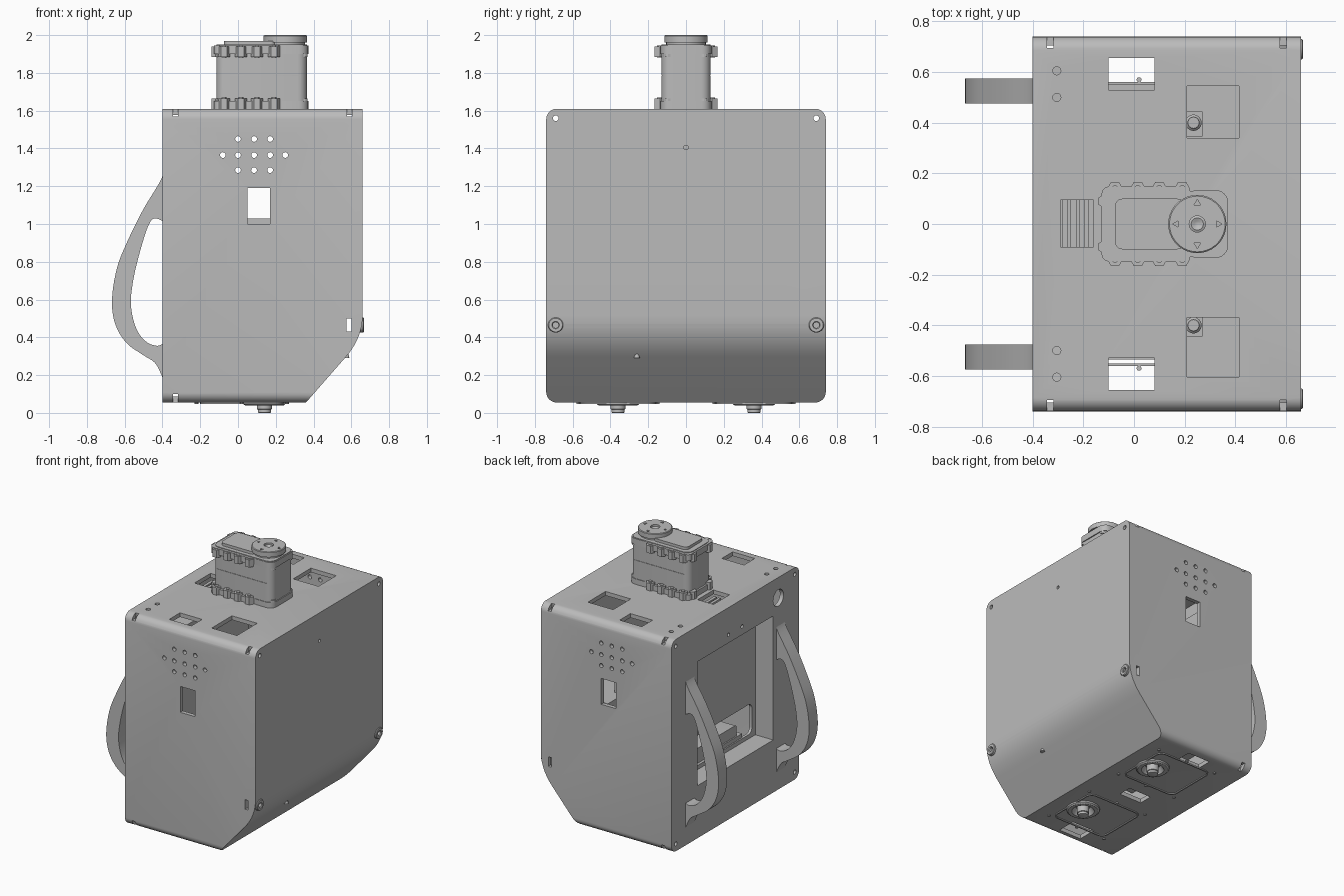
import bpy, bmesh
from math import sin, cos, pi, radians
from mathutils import Vector, Matrix

if "Cube" in bpy.data.objects:
    bpy.data.objects.remove(bpy.data.objects["Cube"])

grey = bpy.data.materials.new("plain_grey")
grey.use_nodes = True
grey.diffuse_color = (0.5, 0.5, 0.5, 1)
grey.node_tree.nodes["Principled BSDF"].inputs["Base Color"].default_value = (0.5, 0.5, 0.5, 1)

PLACE = {"x": lambda u, w, t: (t, u, w),
         "y": lambda u, w, t: (u, t, w),
         "z": lambda u, w, t: (u, w, t)}


# ---- helpers ----
def finish(name, bm):
    bmesh.ops.recalc_face_normals(bm, faces=bm.faces[:])
    mesh = bpy.data.meshes.new(name)
    bm.to_mesh(mesh)
    bm.free()
    mesh.materials.append(grey)
    ob = bpy.data.objects.new(name, mesh)
    bpy.context.scene.collection.objects.link(ob)
    return ob


def prisms(name, shapes):
    """Each shape is (outline, axis, start, end)."""
    bm = bmesh.new()
    for pts, axis, a, b in shapes:
        lo, hi = ([bm.verts.new(PLACE[axis](u, w, t)) for u, w in pts] for t in (a, b))
        bm.faces.new(lo)
        bm.faces.new(hi)
        for i in range(len(pts)):
            j = (i + 1) % len(pts)
            bm.faces.new((lo[i], lo[j], hi[j], hi[i]))
    return finish(name, bm)


def rect(u0, u1, w0, w1, r=0, n=6):
    if not r:
        return [(u0, w0), (u1, w0), (u1, w1), (u0, w1)]
    corners = [(u1 - r, w1 - r), (u0 + r, w1 - r), (u0 + r, w0 + r), (u1 - r, w0 + r)]
    return [(cu + r * cos(pi / 2 * (k + i / n)), cw + r * sin(pi / 2 * (k + i / n)))
            for k, (cu, cw) in enumerate(corners) for i in range(n + 1)]


def circle(u, w, r, n=20, turn=0):
    return [(u + r * cos(turn + 2 * pi * i / n), w + r * sin(turn + 2 * pi * i / n)) for i in range(n)]


def lathe(name, profile, centre, along_x=False):
    bm = bmesh.new()
    vs = [bm.verts.new((r, 0, h)) for r, h in profile]
    es = [bm.edges.new(p) for p in zip(vs, vs[1:])]
    bmesh.ops.spin(bm, geom=vs + es, cent=(0, 0, 0), axis=(0, 0, 1), angle=2 * pi, steps=36)
    bmesh.ops.remove_doubles(bm, verts=bm.verts[:], dist=1e-5)
    if along_x:
        bm.transform(Matrix.Rotation(pi / 2, 4, "Y"))
    bm.transform(Matrix.Translation(centre))
    return finish(name, bm)


def boolean(ob, cutter, operation="DIFFERENCE"):
    mod = ob.modifiers.new("cut", "BOOLEAN")
    mod.operation, mod.object, mod.solver = operation, cutter, "EXACT"
    bpy.context.view_layer.objects.active = ob
    bpy.ops.object.modifier_apply(modifier=mod.name)
    bpy.data.objects.remove(cutter)


def spline(pts, n=5):
    """Smooth curve through the points."""
    p = [Vector(q) for q in [pts[0], *pts, pts[-1]]]
    out = []
    for a, b, c, d in zip(p, p[1:], p[2:], p[3:]):
        for i in range(n):
            t = i / n
            out.append(tuple(b + (c - a) * t / 2 + (a - b * 2.5 + c * 2 - d / 2) * t**2
                             + (b * 3 - a - c * 3 + d) * t**3 / 2))
    return out + [tuple(pts[-1])]


# ---- hollow case ----
def case_solid(name, t):
    """Case volume, inset by t."""
    a, b, c = Vector((.57 - .75*t, .295 + .66*t)), Vector((.66 - t, .398 + .45*t)), Vector((.66 - t, .52))
    bend = [tuple(a*(1 - s)**2 + b*2*s*(1 - s) + c*s*s) for s in (i / 10 for i in range(11))]
    side = [(-.40 + t, .055 + t), (.36 - .45*t, .055 + t)] + bend + [(.66 - t, 1.61 - t), (-.40 + t, 1.61 - t)]
    ob = prisms(name, [(side, "y", -.8, .8)])
    outline = rect(-.74 + t, .74 - t, .055 + t, 1.61 - t, .055 - t)
    boolean(ob, prisms("rounder", [(outline, "x", -1, 1)]), "INTERSECT")
    return ob


case = case_solid("case", 0)
cavity = case_solid("cavity", .03)
boolean(cavity, prisms("recess_walls", [(rect(-.46, .46, .41, 1.38), "x", -.5, -.235)]))
boolean(case, cavity)
boolean(case, prisms("recess", [(rect(-.44, .44, .44, 1.35), "x", -.5, -.255)]))

holes = [(rect(.05, .17, 1.0, 1.19), "y", -1, 1),            # side windows
         (rect(.575, .6, .43, .5), "y", -1, 1),              # side slots
         (rect(-.29, -.16, -.09, .095), "z", 1.5, 1.7),      # top openings
         (rect(.21, .415, .34, .545), "z", 1.5, 1.7),
         (rect(.21, .415, -.605, -.37), "z", 1.5, 1.7),
         (rect(-.1, .08, -.05, .05), "z", 0, .1),
         (circle(0, 1.405, .012), "x", .6, .7),
         (circle(-.5, 1.46, .06, 32), "x", -.45, -.36),
         (rect(-.4, .4, .47, .69, .04), "x", -.27, -.2)]     # window in the recess
for row, xs in ((1.45, (0, .085, .17)), (1.365, (-.08, 0, .085, .17, .25)), (1.285, (0, .085, .17))):
    holes += [(circle(x, row, .015), "y", -1, 1) for x in xs]  # grille
for s in (-1, 1):
    y0, y1 = sorted((s * .53, s * .655))
    holes += [(rect(-.1, .08, y0, y1), "z", 1.5, 1.7),
              (rect(-.1, .08, y0 + s*.02, y1 + s*.005), "z", 0, .1),
              (circle(.14, s*.36, .08, 32), "z", 0, .1),
              (circle(s*.69, 1.56, .015), "x", .612, .7),
              (circle(s*.69, 1.56, .015), "x", -.45, -.36),
              (circle(s*.69, .11, .015), "x", -.45, -.36),
              (circle(s*.69, .465, .015), "x", .6, .7),
              (circle(s*.08, 1.41, .013), "x", -.45, -.36)]
    holes += [(circle(-.305, s*y, .016), "z", 1.5, 1.7) for y in (.5, .605)]
    e0, e1 = sorted((s * .695, s * .8))
    for x, z in ((-.33, 1.57), (.59, 1.57), (-.33, .03)):
        holes.append((rect(x - .013, x + .013, e0, e1), "z", z, z + .07))
boolean(case, prisms("hole_cutters", holes))

# ---- handles ----
outer = spline([(-.39, 1.3), (-.41, 1.23), (-.5, 1.08), (-.58, .92), (-.64, .77), (-.667, .6), (-.65, .47),
                (-.59, .37), (-.5, .305), (-.44, .265), (-.405, .2), (-.39, .16)])
inner = spline([(-.39, .37), (-.43, .355), (-.49, .38), (-.54, .45), (-.567, .57), (-.555, .7),
                (-.52, .85), (-.475, .99), (-.44, 1.03), (-.39, 1.01)])
for side, s in (("left", 1), ("right", -1)):
    a, b = sorted((s * .475, s * .575))
    prisms(side + "_handle", [(outer + inner, "y", a, b)])

    # speakers with raised frames under the case
    lathe(side + "_speaker", [(.078, .1), (.112, .056), (.11, .045), (.1, .038), (.075, .038), (.05, .075),
                              (.04, .075), (.04, .02), (.035, .018), (.035, .002), (.03, 0), (0, 0)], (.14, s*.36, 0))
    frame = prisms(side + "_speaker_frame", [(rect(-.2, .24, s*.36 - .2, s*.36 + .2, .05), "z", .05, .06)])
    boolean(frame, prisms("frame_cutter", [(rect(-.19, .23, s*.36 - .19, s*.36 + .19, .04), "z", 0, .1)]))
    frame.location.z = -.002
    prisms(side + "_speaker_screws", [(circle(x, s*.36 + y, .01, 10), "z", .048, .06)
                                      for x in (-.22, .02, .26) for y in (-.21, .21)])
    # bolt washers on the +x side
    lathe(side + "_washer", [(.015, 0), (.015, .025), (.02, .03), (.036, .03), (.04, .026), (.04, 0)],
          (.637, s*.69, .465), True)
    # parts inside, below the top openings
    prisms(side + "_inner_unit", [(rect(.2, .5, s*.46 - .16, s*.46 + .16), "z", .7, .95),
                                  (rect(.205, .27, s*.395 - .05, s*.395 + .05), "z", .9, 1.1)])
    lathe(side + "_inner_post", [(.032, 0), (.032, .06), (.022, .07), (.022, .05), (0, .05)], (.235, s*.4, 1.09))

lathe("guide_pin", [(0, 0), (.016, 0), (.005, .04), (0, .04)], (.574, -.26, .29))
prisms("window_ledge", [(rect(.03, .2, -.3, .3), "z", .8, 1.03)])
prisms("recess_unit", [(rect(-.25, .25, .44, .58, .02), "x", -.235, 0), (rect(-.3, .05, .44, .5), "x", -.245, -.1)])
prisms("inner_servo", [(rect(-.3, -.16, -.1, .1), "z", 1.48, 1.53)]
       + [(rect(x, x + .022, -.1, .1), "z", 1.52, 1.56) for x in (-.285, -.25, -.215, -.18)])

# ---- servo on top ----
body = prisms("servo_body", [(rect(-.115, .365, -.13, .13, .05), "z", 1.6, 1.95)])
boolean(body, prisms("seam", [(rect(-.5, .5, 1.785, 1.789), "y", .127, .2),
                              (rect(-.5, .5, 1.785, 1.789), "y", -.2, -.127)]))
prisms("servo_cap", [(rect(-.075, .2, -.1, .1, .03), "z", 1.94, 1.97)])
prisms("servo_gear_cover", [(circle(.25, 0, .105, 32), "z", 1.94, 1.963)])
bands = []
for z0, z1, tab0, tab1 in ((1.605, 1.65, 1.61, 1.665), (1.9, 1.945, 1.885, 1.94)):
    bands += [(rect(-.128, .225, -.148, .148, .03), "z", z0, z1),
              (rect(.2, .372, -.134, .134, .05), "z", z0, z1)]
    for s in (-1, 1):
        bands += [(circle(x, s*.138, .032, 6), "z", tab0, tab1) for x in (-.075, .015, .1, .19)]
        bands += [(circle(-.118, s*.09, .027, 6, pi / 6), "z", tab0, tab1),
                  (circle(.345, s*.095, .024, 12), "z", tab0, tab1)]
        # screw heads
        bands += [(circle(x, s*.14, .013, 12), "z", tab0 - .004, tab1 + .006) for x in (-.075, .015, .1, .19)]
prisms("servo_bands", bands)
horn = lathe("servo_horn", [(.032, 1.965), (.032, 2), (.11, 2), (.115, 1.996), (.115, 1.962), (.06, 1.958),
                            (.032, 1.965)], (.25, 0, 0))
boolean(horn, prisms("horn_cutter", [(circle(.25 + .083*cos(a), .083*sin(a), .014, 3, a), "z", 1.9, 2.1)
                                     for a in (0, pi / 2, pi, 3 * pi / 2)]))
lathe("horn_screw", [(.034, 1.955), (.034, 1.985), (.024, 1.99), (.012, 1.985), (0, 1.98)], (.25, 0, 0))

# ---- smooth round surfaces, keep edges sharp ----
bpy.ops.object.select_all(action="DESELECT")
for ob in bpy.context.scene.objects:
    if ob.type == "MESH" and grey.name in ob.data.materials:
        ob.select_set(True)
        bpy.context.view_layer.objects.active = ob
bpy.ops.object.shade_smooth_by_angle(angle=radians(25))
